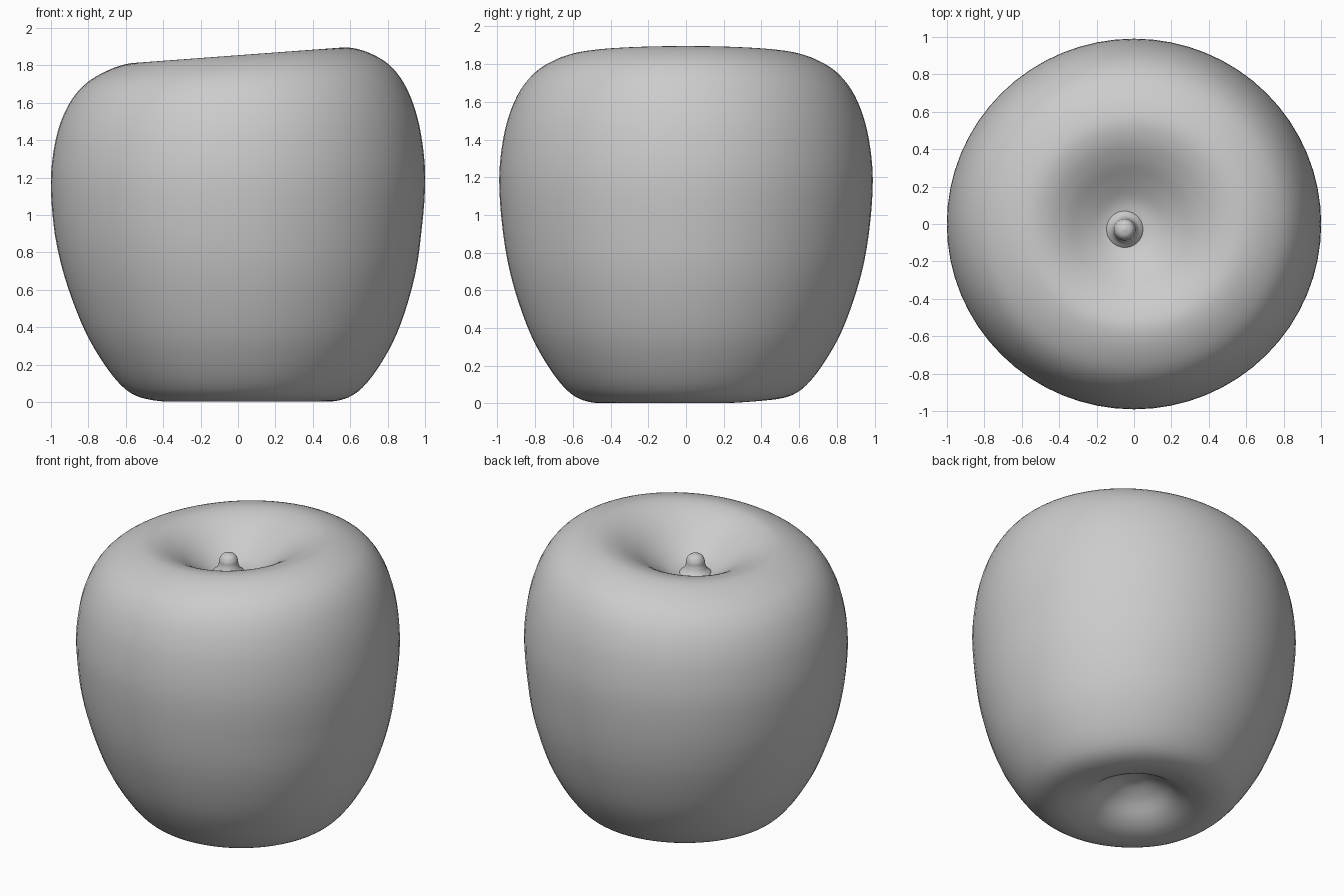
import bpy, bmesh, math
from mathutils import Vector

cube = bpy.data.objects.get("Cube")
if cube:
    bpy.data.objects.remove(cube, do_unlink=True)

SIDES = 64

skin = bpy.data.materials.new("pale grey")
skin.use_nodes = True
grey = (0.6, 0.6, 0.6, 1)
skin.diffuse_color = grey
skin.node_tree.nodes["Principled BSDF"].inputs["Base Color"].default_value = grey


def smooth_path(points, steps=5):
    """Catmull-Rom curve through (radius, height) points."""
    pts = [Vector(p) for p in points]
    pts = [pts[0]] + pts + [pts[-1]]
    path = []
    for a, b, c, d in zip(pts, pts[1:], pts[2:], pts[3:]):
        for i in range(steps):
            t = i / steps
            path.append(0.5 * (2 * b + (c - a) * t + (2 * a - 5 * b + 4 * c - d) * t * t
                               + (3 * b - a - 3 * c + d) * t ** 3))
    return path + [pts[-1]]


def lathe(name, points, shape):
    """Spin a profile that starts and ends on the axis, then bend it by shape()."""
    path = smooth_path(points)
    bm = bmesh.new()
    first = bm.verts.new(shape(0, 0, path[0].y))
    last = bm.verts.new(shape(0, 0, path[-1].y))
    rings = []
    for r, z in path[1:-1]:
        angles = [2 * math.pi * i / SIDES for i in range(SIDES)]
        rings.append([bm.verts.new(shape(r, a, z)) for a in angles])
    for i in range(SIDES):
        j = (i + 1) % SIDES
        bm.faces.new((first, rings[0][j], rings[0][i]))
        bm.faces.new((last, rings[-1][i], rings[-1][j]))
        for low, high in zip(rings, rings[1:]):
            bm.faces.new((low[i], low[j], high[j], high[i]))
    bmesh.ops.recalc_face_normals(bm, faces=bm.faces)
    mesh = bpy.data.meshes.new(name)
    bm.to_mesh(mesh)
    bm.free()
    mesh.materials.append(skin)
    obj = bpy.data.objects.new(name, mesh)
    bpy.context.collection.objects.link(obj)
    mesh.shade_smooth()
    return obj


def fruit_shape(r, a, z):
    # top rim tilted up to the left, underside leaning left and lifted at the back
    inner = max(0, 1 - r / 0.6)
    x, y = r * math.cos(a), 0.99 * r * math.sin(a)
    top = max(0, z / 1.86) ** 4
    under = max(0, 1 - z / 0.9)
    dip = 0.025 * under * max(0, math.cos(a - 2.1)) * min(1, r / 0.4)
    return (x + 0.035 * under * min(1, r) - 0.05 * inner * top,
            y - 0.03 * inner * top,
            z + 0.075 * x * top + dip)


# body, from the hollow underneath to the hollow around the stem
body = [(0, 0.2), (0.08, 0.19), (0.18, 0.14), (0.28, 0.06), (0.38, 0.015), (0.5, 0.005),
        (0.62, 0.055), (0.74, 0.2), (0.855, 0.42), (0.955, 0.75), (1.0, 1.13),
        (0.98, 1.4), (0.92, 1.6), (0.83, 1.735), (0.71, 1.815), (0.58, 1.853), (0.47, 1.838),
        (0.36, 1.785), (0.25, 1.71), (0.15, 1.65), (0.07, 1.63), (0, 1.63)]
lathe("fruit_body", body, fruit_shape)

# short stem flaring into the hollow, with a rounded knob
stem = [(0, 1.6), (0.1, 1.62), (0.072, 1.66), (0.06, 1.69),
        (0.056, 1.72), (0.038, 1.748), (0, 1.76)]
lathe("stem", stem, lambda r, a, z: (r * math.cos(a) - 0.05, r * math.sin(a) - 0.03, z))
